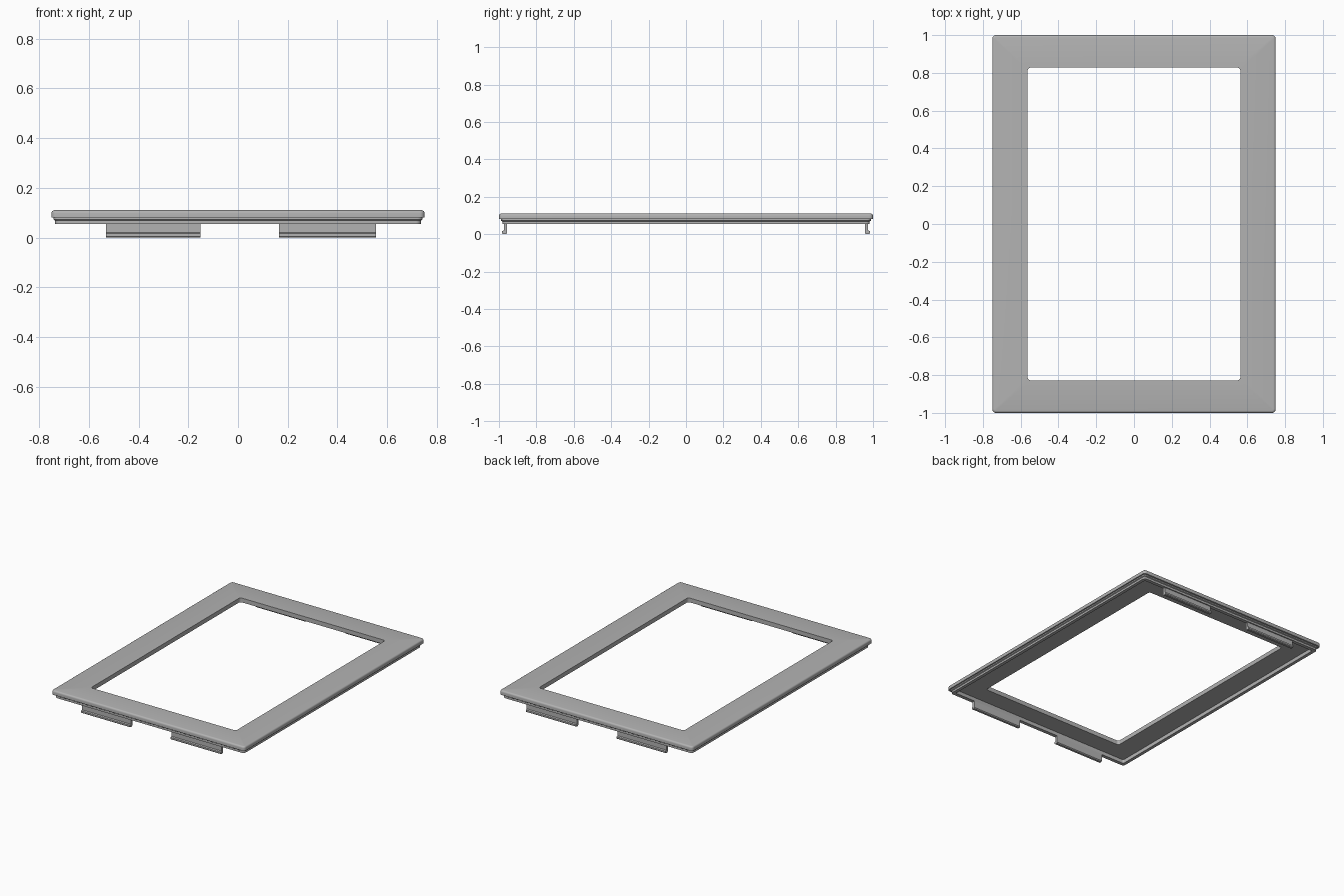
import bpy, bmesh, math

cube = bpy.data.objects.get("Cube")
if cube:
    bpy.data.objects.remove(cube, do_unlink=True)

grey = bpy.data.materials.new("plain grey")
grey.use_nodes = True
color = (0.45, 0.45, 0.45, 1)
grey.diffuse_color = color
grey.node_tree.nodes["Principled BSDF"].inputs["Base Color"].default_value = color


def finish(bm, name):
    bmesh.ops.recalc_face_normals(bm, faces=bm.faces)
    mesh = bpy.data.meshes.new(name)
    bm.to_mesh(mesh)
    bm.free()
    mesh.materials.append(grey)
    obj = bpy.data.objects.new(name, mesh)
    bpy.context.collection.objects.link(obj)
    bpy.ops.object.select_all(action='DESELECT')
    obj.select_set(True)
    bpy.context.view_layer.objects.active = obj
    bpy.ops.object.shade_smooth_by_angle(angle=math.radians(32))
    return obj


def rounded_loop(bm, hx, hy, r, z, steps=6):
    """Rounded rectangle of vertices at height z."""
    verts = []
    for corner, (sx, sy) in enumerate([(1, 1), (-1, 1), (-1, -1), (1, -1)]):
        for i in range(steps + 1):
            a = math.pi / 2 * (corner + i / steps)
            verts.append(bm.verts.new((sx * (hx - r) + r * math.cos(a),
                                       sy * (hy - r) + r * math.sin(a), z)))
    return verts


# Frame: flange with a rounded top edge, window, recessed underside and rim
bm = bmesh.new()
bevel = 0.012
loops = [rounded_loop(bm, 0.75, 1.0, 0.02, 0.08)]
for i in range(5):
    a = math.pi / 2 * i / 4
    inset = bevel * (1 - math.cos(a))
    loops.append(rounded_loop(bm, 0.75 - inset, 1 - inset, 0.02 - inset,
                              0.11 - bevel + bevel * math.sin(a)))
for hx, hy, r, z in [(0.563, 0.828, 0.016, 0.11),    # window top
                     (0.563, 0.828, 0.016, 0.08),    # window bottom
                     (0.712, 0.957, 0.01, 0.08),     # recess
                     (0.712, 0.957, 0.01, 0.054),    # rim inside
                     (0.735, 0.982, 0.02, 0.054),    # rim outside
                     (0.735, 0.982, 0.02, 0.068),
                     (0.741, 0.988, 0.02, 0.072),    # small step
                     (0.741, 0.988, 0.02, 0.08)]:
    loops.append(rounded_loop(bm, hx, hy, r, z))
for a, b in zip(loops, loops[1:] + loops[:1]):
    for i in range(len(a)):
        j = (i + 1) % len(a)
        bm.faces.new((a[i], a[j], b[j], b[i]))
finish(bm, "frame")

# Snap clips: hooked profile (distance from centre, height) extruded along x
HOOK = [(0.957, 0.06), (0.957, 0.006), (0.963, 0), (0.978, 0), (0.983, 0.005),
        (0.983, 0.016), (0.974, 0.02), (0.974, 0.06)]


def clip(name, x0, x1, side):
    bm = bmesh.new()
    face = bm.faces.new([bm.verts.new((x0, side * y, z)) for y, z in HOOK])
    out = bmesh.ops.extrude_face_region(bm, geom=[face])
    bmesh.ops.translate(bm, vec=(x1 - x0, 0, 0),
                        verts=[v for v in out["geom"] if isinstance(v, bmesh.types.BMVert)])
    if not any(len(f.verts) == len(HOOK) and abs(f.calc_center_median().x - x0) < 1e-4
               for f in bm.faces):
        bm.faces.new([v for v in face.verts])
    finish(bm, name)


for end, side in (("front", -1), ("back", 1)):
    clip(end + "_right_clip", -0.53, -0.15, side)
    clip(end + "_left_clip", 0.165, 0.555, side)
